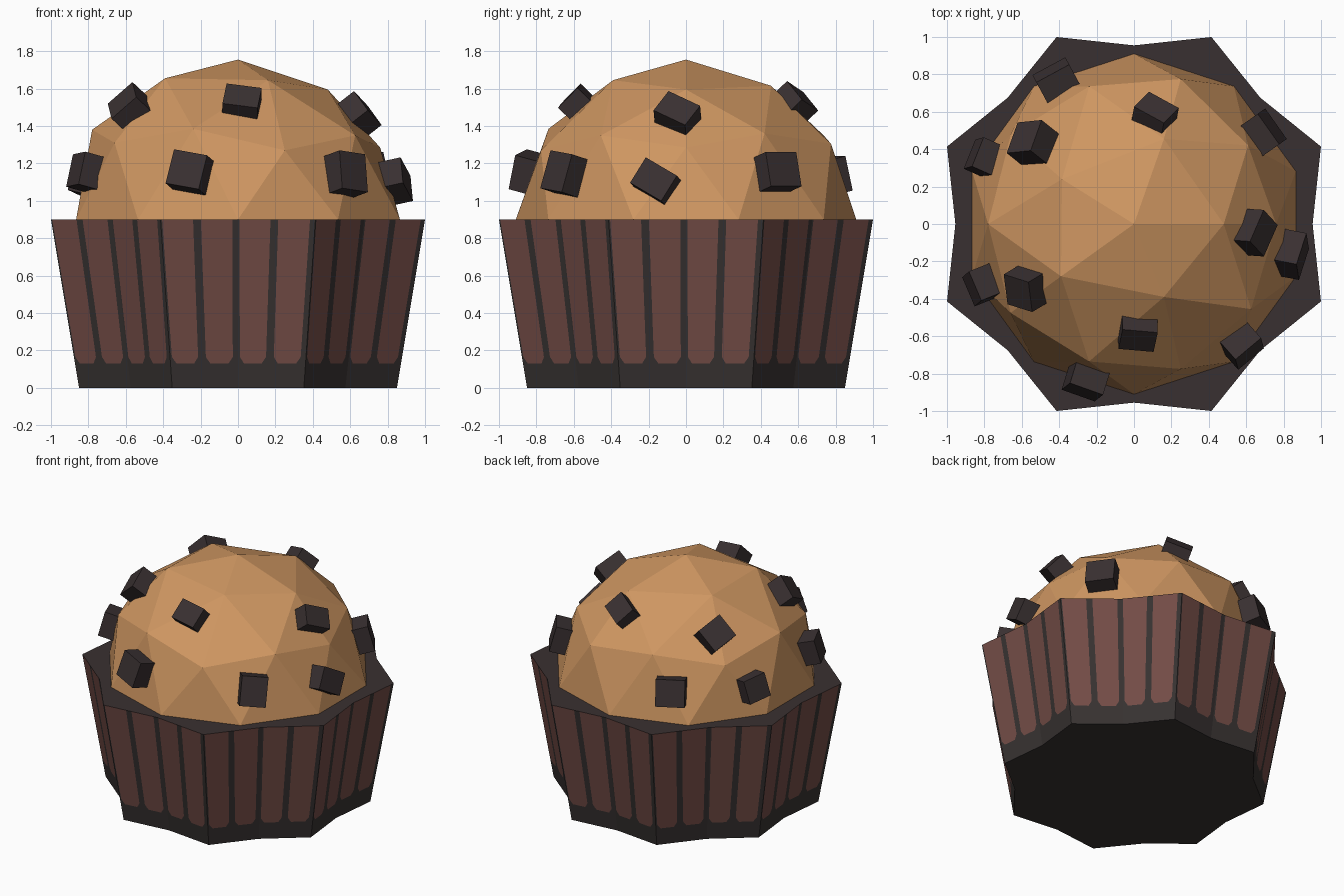
import bpy, bmesh, math
from mathutils import Vector, Matrix

if "Cube" in bpy.data.objects:
    bpy.data.objects.remove(bpy.data.objects["Cube"])


def lin(c):
    c /= 255
    return c / 12.92 if c <= 0.04045 else ((c + 0.055) / 1.055) ** 2.4


def material(name, r, g, b):
    m = bpy.data.materials.new(name)
    m.diffuse_color = (lin(r), lin(g), lin(b), 1)
    m.use_nodes = True
    m.node_tree.nodes["Principled BSDF"].inputs["Base Color"].default_value = m.diffuse_color
    return m


CAKE = material("golden cake", 206, 150, 97)
CHOC = material("dark chocolate", 57, 48, 49)
PAPER = material("brown paper", 115, 76, 70)
FOLD = material("dark paper fold", 55, 50, 49)


def finish(bm, name, mats):
    mesh = bpy.data.meshes.new(name)
    bm.to_mesh(mesh)
    bm.free()
    for m in mats:
        mesh.materials.append(m)
    ob = bpy.data.objects.new(name, mesh)
    bpy.context.collection.objects.link(ob)
    return ob


# Fluted paper cup: 16-sided star outline, tapered, with striped sides
H, TAPER = 0.9, 0.85


def corner(k):
    a = math.radians(22.5 * (k + 1))
    r = 0.955 if k % 2 else 1.082
    return Vector((r * math.cos(a), r * math.sin(a), 0))


def side_point(k, u, z):
    p = corner(k).lerp(corner(k + 1), u) * (TAPER + (1 - TAPER) * z / H)
    return Vector((p.x, p.y, z))


bm = bmesh.new()
us = [0, 0.02, 0.42, 0.52, 0.93, 1]       # dark, brown, dark, brown, dark
shift = [0, 0.07, -0.07, 0.07, -0.07, 0]  # rounds the lower stripe ends
rows = [(0, 1), (0.13, 1), (0.165, 0.1), (H, 0)]
for k in range(16):
    grid = [[bm.verts.new(side_point(k, u + s * f, z)) for u, s in zip(us, shift)]
            for z, f in rows]
    for r in range(3):
        for c in range(5):
            face = bm.faces.new((grid[r][c], grid[r][c + 1],
                                 grid[r + 1][c + 1], grid[r + 1][c]))
            face.material_index = 0 if (c % 2 and r > 0) else 1
# bottom and top caps as fans
for z, mi in ((0, 1), (H, 2)):
    mid = bm.verts.new((0, 0, z))
    for k in range(16):
        a, b = (bm.verts.new(side_point(k, u, z)) for u in (0, 1))
        face = bm.faces.new((mid, a, b) if z else (mid, b, a))
        face.material_index = mi
bmesh.ops.remove_doubles(bm, verts=bm.verts[:], dist=0.0005)
finish(bm, "paper_cup", [PAPER, FOLD, CHOC])

# Faceted cake top: upper half of an icosphere with a few nudged corners
bm = bmesh.new()
bmesh.ops.create_icosphere(bm, subdivisions=2, radius=1)
bmesh.ops.delete(bm, geom=[v for v in bm.verts if v.co.z < -0.01], context='VERTS')
for v in bm.verts:
    v.co = Vector((v.co.x * 0.91, v.co.y * 0.91, 0.9 + v.co.z * 0.855))
nudges = [(0.48, 0, 1.595), (0.16, 0.455, 1.615), (0.16, -0.39, 1.645),
          (-0.385, 0.24, 1.645), (-0.39, -0.28, 1.655), (-0.24, -0.735, 1.385),
          (-0.78, 0, 1.38), (0.76, 0, 1.285), (0.25, 0.775, 1.305),
          (0.25, -0.775, 1.27), (-0.66, -0.475, 1.31), (0.61, 0.42, 1.36)]
for n in nudges:
    p = Vector(n)
    min(bm.verts, key=lambda v: (v.co - p).length).co = p
finish(bm, "cake_top", [CAKE])

# Chocolate chunks: x, y, z, width, height, roll in degrees, facing outwards
chunks = [
    (-0.41, 0.76, 1.13, 0.20, 0.19, 0),
    (-0.54, 0.43, 1.46, 0.19, 0.18, 30),
    (-0.79, 0.35, 1.11, 0.17, 0.17, 10),
    (0.11, 0.57, 1.51, 0.19, 0.15, -25),
    (0.68, 0.48, 1.15, 0.20, 0.19, 0),
    (0.635, -0.045, 1.45, 0.20, 0.15, -30),
    (0.83, -0.16, 1.10, 0.20, 0.16, -30),
    (0.57, -0.64, 1.14, 0.18, 0.21, -7),
    (0.02, -0.57, 1.51, 0.19, 0.15, -10),
    (-0.255, -0.83, 1.15, 0.19, 0.19, -10),
    (-0.57, -0.34, 1.49, 0.18, 0.18, -35),
    (-0.80, -0.32, 1.15, 0.17, 0.18, 5),
]
for i, (x, y, z, w, h, roll) in enumerate(chunks):
    out = Vector((x, y, (z - 0.9) * 0.9))
    rot = out.to_track_quat('Z', 'Y').to_matrix().to_4x4()
    # local Y points up the cake
    side = Vector((0, 0, 1)).cross(out).normalized()
    up = out.normalized().cross(side)
    rot = Matrix((side, up, out.normalized())).transposed().to_4x4()
    bm = bmesh.new()
    bmesh.ops.create_cube(bm, size=1, matrix=Matrix.Translation((x, y, z)) @ rot
                          @ Matrix.Rotation(math.radians(roll), 4, 'Z')
                          @ Matrix.Diagonal((w, h, 0.15, 1)))
    finish(bm, f"chocolate_chunk_{i + 1}", [CHOC])
